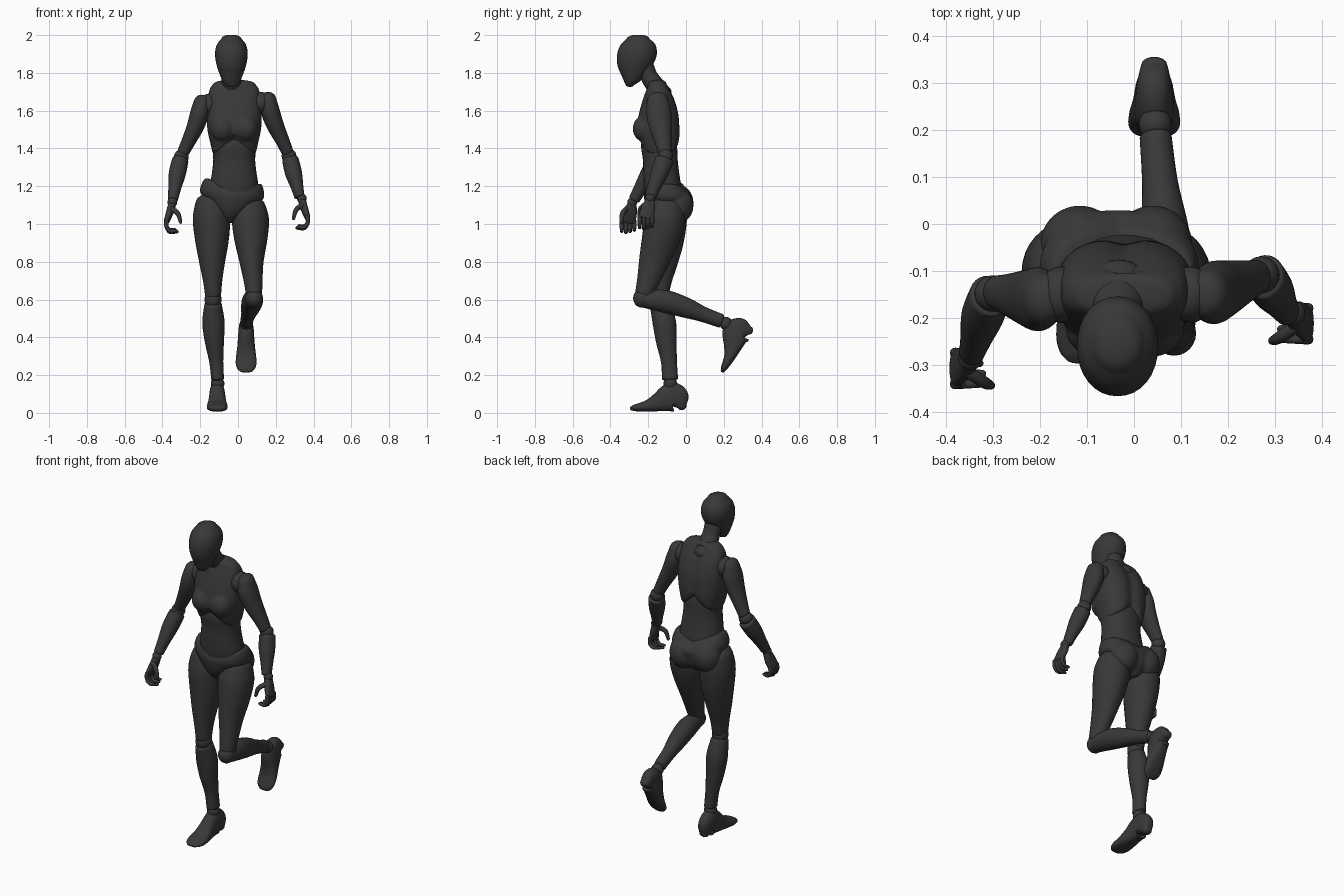
import bpy, bmesh, math
from mathutils import Vector, Matrix

X, Y, Z = Vector((1, 0, 0)), Vector((0, 1, 0)), Vector((0, 0, 1))


def spline(secs, steps):
    # Catmull-Rom through the section tuples
    s = [secs[0]] + list(secs) + [secs[-1]]
    out = []
    for i in range(1, len(s) - 2):
        for k in range(steps):
            t = k / steps
            out.append([0.5 * (2 * b + (c - a) * t + (2 * a - 5 * b + 4 * c - d) * t * t
                               + (3 * b - a - 3 * c + d) * t ** 3)
                        for a, b, c, d in zip(*s[i - 1:i + 3])])
    return out + [list(secs[-1])]


def loft(name, secs, cap=0.6, n=32, ref=X, p=2.0, steps=5, flat=False):
    # Skin superellipse sections (x, y, z, half width, half depth), with domed ends
    pts = spline(secs, steps)
    c = [Vector(q[:3]) for q in pts]
    last = len(c) - 1
    rings = []
    for i, q in enumerate(pts):
        t = (c[min(i + 1, last)] - c[max(i - 1, 0)]).normalized()
        if flat:
            t = Z * (1 if t.z > 0 else -1)
        rings.append((c[i], t, q[3], q[4]))

    def dome(r, sign):
        out = []
        for deg in (25, 50, 72):
            g = math.radians(deg)
            out.append((r[0] + r[1] * sign * cap * min(r[2], r[3]) * math.sin(g), r[1],
                        r[2] * math.cos(g), r[3] * math.cos(g)))
        return out
    rings = dome(rings[0], -1)[::-1] + rings + dome(rings[-1], 1)
    bm = bmesh.new()
    rows = []
    for o, t, a, b in rings:
        side = (ref - t * ref.dot(t)).normalized()
        front = t.cross(side)
        row = []
        for k in range(n):
            g = 2 * math.pi * k / n
            u, v = math.cos(g), math.sin(g)
            row.append(bm.verts.new(o + side * a * math.copysign(abs(u) ** (2 / p), u)
                                    + front * b * math.copysign(abs(v) ** (2 / p), v)))
        rows.append(row)
    for r0, r1 in zip(rows, rows[1:]):
        for k in range(n):
            bm.faces.new((r0[k], r0[(k + 1) % n], r1[(k + 1) % n], r1[k]))
    bm.faces.new(rows[0])
    bm.faces.new(rows[-1])
    return finish(name, bm)


def finish(name, bm):
    bmesh.ops.recalc_face_normals(bm, faces=bm.faces)
    me = bpy.data.meshes.new(name)
    bm.to_mesh(me)
    bm.free()
    ob = bpy.data.objects.new(name, me)
    bpy.context.collection.objects.link(ob)
    return ob


def ball(name, loc, r):
    bm = bmesh.new()
    r = r if isinstance(r, tuple) else (r, r, r)
    bmesh.ops.create_uvsphere(bm, u_segments=24, v_segments=16, radius=1,
                              matrix=Matrix.Translation(loc) @ Matrix.Diagonal((*r, 1)))
    return finish(name, bm)


def slices(x, rows):
    # Horizontal sections given as (z, half width, front y, back y)
    return [(x, (f + b) / 2, z, w, (b - f) / 2) for z, w, f, b in rows]


def fuse(obs):
    # Blend overlapping solids into one smooth shell
    bpy.ops.object.select_all(action='DESELECT')
    for o in obs:
        o.select_set(True)
    bpy.context.view_layer.objects.active = obs[0]
    bpy.ops.object.join()
    m = obs[0].modifiers.new("shell", 'REMESH')
    m.mode, m.voxel_size, m.use_smooth_shade = 'VOXEL', 0.007, True
    m = obs[0].modifiers.new("soften", 'SMOOTH')
    m.factor, m.iterations = 0.5, 6


# Head and neck
loft("head", slices(-0.035, [
    (1.735, .03, -.318, -.275), (1.755, .046, -.328, -.245), (1.79, .061, -.343, -.215),
    (1.83, .075, -.36, -.185), (1.87, .084, -.366, -.162), (1.91, .086, -.362, -.154),
    (1.95, .077, -.345, -.163), (1.98, .054, -.315, -.192)]), cap=0.42, flat=True, p=2.1)
loft("neck", [(-.033, -.13, 1.68, .07, .06), (-.034, -.165, 1.735, .057, .05),
              (-.035, -.195, 1.78, .05, .046), (-.035, -.215, 1.83, .05, .046)])

# Chest with arched lower rim and bust
chest = loft("chest", slices(-.02, [
    (1.38, .116, -.24, -.035), (1.43, .127, -.253, -.03), (1.5, .142, -.262, -.03),
    (1.58, .146, -.25, -.036), (1.66, .14, -.228, -.058), (1.715, .13, -.208, -.085),
    (1.745, .108, -.198, -.102)]), cap=0.4, flat=True, p=2.6)
for v in chest.data.vertices:
    w = max(0, 1 - abs(v.co.x + .02) / .11)
    v.co.z += .085 * w * min(1, max(0, (1.48 - v.co.z) / .1))
    # Groove down the spine
    if v.co.y > -.1:
        v.co.y -= .014 * max(0, 1 - abs(v.co.x + .02) / .05)
fuse([chest] + [ball("bust", (-.02 + s * .06, -.222, 1.505), (.066, .06, .07)) for s in (-1, 1)])

# Abdomen
loft("abdomen", slices(-.02, [
    (1.13, .115, -.21, -.015), (1.2, .127, -.222, -.025), (1.27, .118, -.226, -.036),
    (1.34, .111, -.228, -.044), (1.42, .116, -.238, -.048), (1.48, .11, -.22, -.06)]),
    cap=0.2, flat=True, p=2.3)

# Pelvis with dipped waistband and buttocks, tilted to the standing side
pelvis = loft("pelvis", slices(-.035, [
    (1.01, .035, -.16, -.03), (1.05, .075, -.195, .01), (1.1, .125, -.215, .025),
    (1.15, .168, -.222, .03), (1.19, .167, -.222, .02), (1.23, .152, -.212, -.005)]),
    cap=0.12, flat=True, p=2.2)
for v in pelvis.data.vertices:
    w = max(0, 1 - abs(v.co.x + .035) / .16)
    v.co.z -= .05 * w * min(1, max(0, (v.co.z - 1.12) / .1))
fuse([pelvis] + [ball("buttock", (-.035 + s * .078, -.045, 1.105), (.085, .085, .095))
                 for s in (-1, 1)])
pivot = Matrix.Translation((-.035, -.1, 1.13))
pelvis.data.transform(pivot @ Matrix.Rotation(math.radians(6), 4, 'Y') @ pivot.inverted())

# Standing leg (viewer's left)
loft("standing_thigh", [
    (-.137, -.097, 1.11, .088, .098), (-.14, -.103, 1.03, .099, .108), (-.138, -.11, .92, .09, .1),
    (-.137, -.125, .8, .069, .082), (-.134, -.137, .7, .051, .062), (-.132, -.142, .62, .042, .05)])
ball("standing_knee", (-.132, -.142, .6), (.045, .05, .05))
loft("standing_shin", [
    (-.132, -.138, .575, .046, .054), (-.13, -.115, .48, .059, .062), (-.125, -.104, .38, .051, .055),
    (-.115, -.09, .27, .037, .042), (-.108, -.085, .18, .034, .043)], cap=0.3)
ball("standing_ankle", (-.108, -.083, .155), .036)

# Raised leg (viewer's right)
loft("raised_thigh", [
    (.062, -.10, 1.09, .085, .096), (.066, -.112, 1.02, .098, .107), (.068, -.135, .92, .088, .099),
    (.072, -.17, .8, .064, .08), (.08, -.2, .7, .05, .06), (.085, -.222, .63, .043, .048)])
ball("raised_knee", (.085, -.232, .607), (.047, .048, .05))
loft("raised_shin", [
    (.085, -.225, .602, .045, .045), (.077, -.12, .592, .055, .06), (.066, -.01, .56, .05, .055),
    (.055, .09, .522, .038, .041), (.046, .185, .487, .034, .037)], cap=0.35)
ball("raised_ankle", (.045, .212, .473), .035)


# Feet: laid out from the heel along a forward axis
def foot(name, x, heel, fwd, up, size):
    def place(f, lo, hi, w):
        q = heel + fwd * f * size + up * (lo + hi) / 2 * size
        return (x, q.y, q.z, w, (hi - lo) / 2 * size)
    loft(name, [place(*r) for r in [
        (.012, .004, .05, .028), (.03, .001, .125, .037), (.06, 0, .155, .041),
        (.09, 0, .142, .043), (.14, .0, .1, .047), (.19, 0, .065, .053),
        (.235, .001, .047, .055), (.265, .003, .037, .047), (.28, .006, .028, .034)]],
        cap=0.8, p=2.5)


foot("standing_foot", -.11, Vector((0, -.008, .006)), -Y, Z, 1.0)
fwd = Vector((0, -.588, -.809))
foot("raised_foot", .043, Vector((0, .365, .43)), fwd, Vector((0, -.809, .588)), .96)

# Arms
arms = {
    "left": ([(-.19, -.16, 1.645, .044, .055), (-.203, -.16, 1.585, .05, .068),
              (-.228, -.157, 1.51, .045, .06), (-.268, -.15, 1.425, .036, .044),
              (-.29, -.146, 1.38, .032, .037)],
             [(-.306, -.153, 1.335, .044, .05), (-.322, -.195, 1.265, .045, .047),
              (-.335, -.24, 1.19, .034, .036), (-.345, -.274, 1.13, .027, .03)],
             (-.155, -.15, 1.63), (-.3, -.148, 1.355)),
    "right": ([(.158, -.15, 1.66, .044, .055), (.17, -.146, 1.6, .05, .067),
               (.196, -.137, 1.525, .046, .06), (.236, -.122, 1.44, .037, .045),
               (.26, -.113, 1.385, .032, .037)],
              [(.277, -.113, 1.34, .044, .05), (.294, -.14, 1.27, .045, .047),
               (.312, -.167, 1.2, .034, .036), (.325, -.187, 1.145, .027, .03)],
              (.12, -.15, 1.64), (.27, -.108, 1.36))}
for side, (upper, fore, shoulder, elbow) in arms.items():
    loft(side + "_upper_arm", upper, cap=0.9)
    loft(side + "_forearm", fore, cap=0.3)
    ball(side + "_shoulder", shoulder, (.05, .06, .06))
    ball(side + "_elbow", elbow, .039)


# Hands: palm outward, fingers curled toward the body
def hand(side, s, w):
    def path(pts):
        return [(w[0] + s * o, w[1] + y, w[2] + z, a, b) for o, y, z, a, b in pts]
    ball(side + "_wrist", w, .026)
    loft(side + "_palm", path([(0, 0, -.008, .021, .024), (.012, -.01, -.05, .02, .036),
                               (.03, -.022, -.1, .015, .04)]), p=2.4)
    for i in range(4):
        y = -.055 + .022 * i
        e = .006 * abs(i - 1)
        loft(side + "_finger", path([(.03, y, -.095, .011, .012), (.031, y, -.128, .011, .011),
                                     (.012, y, -.158 + e, .01, .01), (-.026 + e, y, -.156 + e, .008, .008)]),
             ref=Y, n=12, cap=1, steps=4)
    loft(side + "_thumb", path([(.003, -.03, -.035, .014, .014), (-.03, -.052, -.06, .013, .013),
                                (-.044, -.058, -.105, .009, .009)]), ref=Y, n=12, cap=1, steps=4)


hand("left", -1, (-.348, -.285, 1.115))
hand("right", 1, (.338, -.19, 1.135))

# Dark material and smooth shading on every part
mat = bpy.data.materials.new("dark_grey")
mat.diffuse_color = (0.04, 0.04, 0.04, 1)
for ob in bpy.context.scene.objects:
    ob.data.materials.append(mat)
    ob.select_set(True)
bpy.context.view_layer.objects.active = bpy.data.objects["head"]
bpy.ops.object.shade_smooth_by_angle(angle=math.radians(40))
